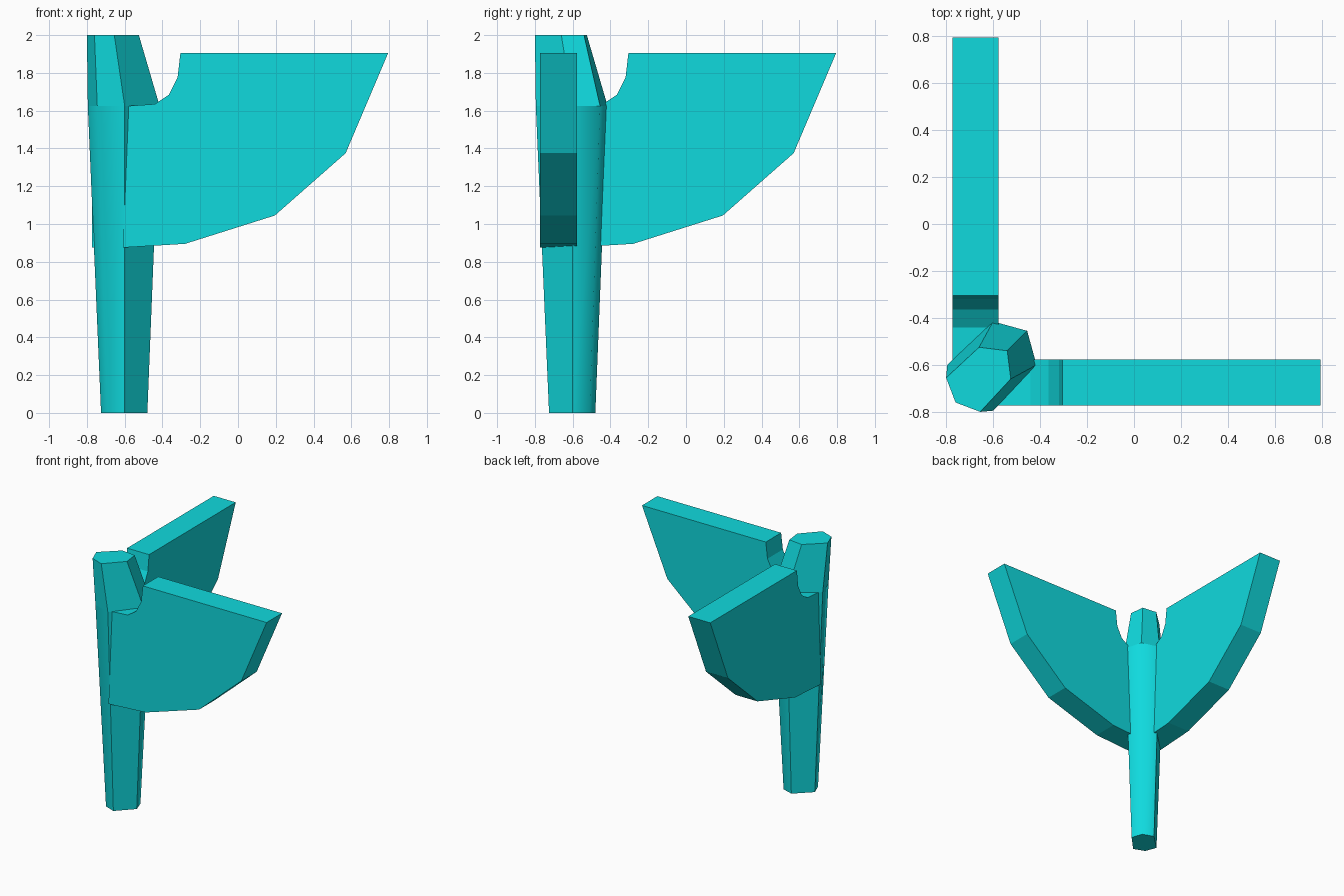
import bpy
import bmesh

cube = bpy.data.objects.get("Cube")
if cube:
    bpy.data.objects.remove(cube, do_unlink=True)

# Single turquoise colour
paint = bpy.data.materials.new("turquoise")
paint.use_nodes = True
colour = (0.005, 0.70, 0.73, 1)
paint.diffuse_color = colour
paint.node_tree.nodes["Principled BSDF"].inputs["Base Color"].default_value = colour


def finish(name, bm):
    bmesh.ops.recalc_face_normals(bm, faces=bm.faces)
    mesh = bpy.data.meshes.new(name)
    bm.to_mesh(mesh)
    bm.free()
    mesh.materials.append(paint)
    obj = bpy.data.objects.new(name, mesh)
    bpy.context.collection.objects.link(obj)
    return obj


def diagonal_hexagon(left, corner, side, inner):
    """Hexagon mirrored across the x = y diagonal: two outer and two inner bevels."""
    a, b = left
    c, d = side
    return [(a, b), (corner, corner), (b, a), (d, c), (inner, inner), (c, d)]


# Corner post: tapered shaft, then a head cut back on its inner sides
levels = [
    (0.0, diagonal_hexagon((-0.725, -0.60), -0.69, (-0.60, -0.48), -0.51)),
    (1.625, diagonal_hexagon((-0.795, -0.60), -0.745, (-0.60, -0.415), -0.455)),
]
head = [(-0.80, -0.655), (-0.76, -0.76), (-0.655, -0.80),
        (-0.525, -0.66), (-0.54, -0.54), (-0.66, -0.525)]
levels.append((2.0, head))

bm = bmesh.new()
rings = [[bm.verts.new((x, y, z)) for x, y in ring] for z, ring in levels]
bm.faces.new(rings[0])
bm.faces.new(rings[-1])
for level, (low, high) in enumerate(zip(rings, rings[1:])):
    for i in range(6):
        j = (i + 1) % 6
        face = bm.faces.new((low[i], low[j], high[j], high[i]))
        face.smooth = level == 0
# Only the outer and inner corners of the shaft are rounded
for edge in bm.edges:
    edge.smooth = False
for i in (1, 4):
    bm.edges.get((rings[0][i], rings[1][i])).smooth = True
finish("corner_post", bm)

# Wing silhouette: distance along the wing, height
wing_profile = [
    (-0.305, 1.905), (0.795, 1.905), (0.57, 1.375), (0.195, 1.045),
    (-0.28, 0.895), (-0.61, 0.875), (-0.58, 1.625), (-0.44, 1.635),
    (-0.365, 1.685), (-0.32, 1.775),
]


def wing(name, along_y):
    bm = bmesh.new()
    outer, inner = -0.772, -0.577
    points = [(outer, u, z) if along_y else (u, outer, z) for u, z in wing_profile]
    face = bm.faces.new([bm.verts.new(p) for p in points])
    result = bmesh.ops.extrude_face_region(bm, geom=[face])
    moved = [v for v in result["geom"] if isinstance(v, bmesh.types.BMVert)]
    depth = inner - outer
    bmesh.ops.translate(bm, verts=moved, vec=(depth, 0, 0) if along_y else (0, depth, 0))
    # Extrusion may leave the starting cap in place or take it along
    bm.verts.ensure_lookup_table()
    open_edges = [e for e in bm.edges if e.is_boundary]
    if open_edges:
        bmesh.ops.holes_fill(bm, edges=open_edges, sides=0)
    return finish(name, bm)


# Two matching wings at a right angle
wing("front_wing", False)
wing("side_wing", True)
